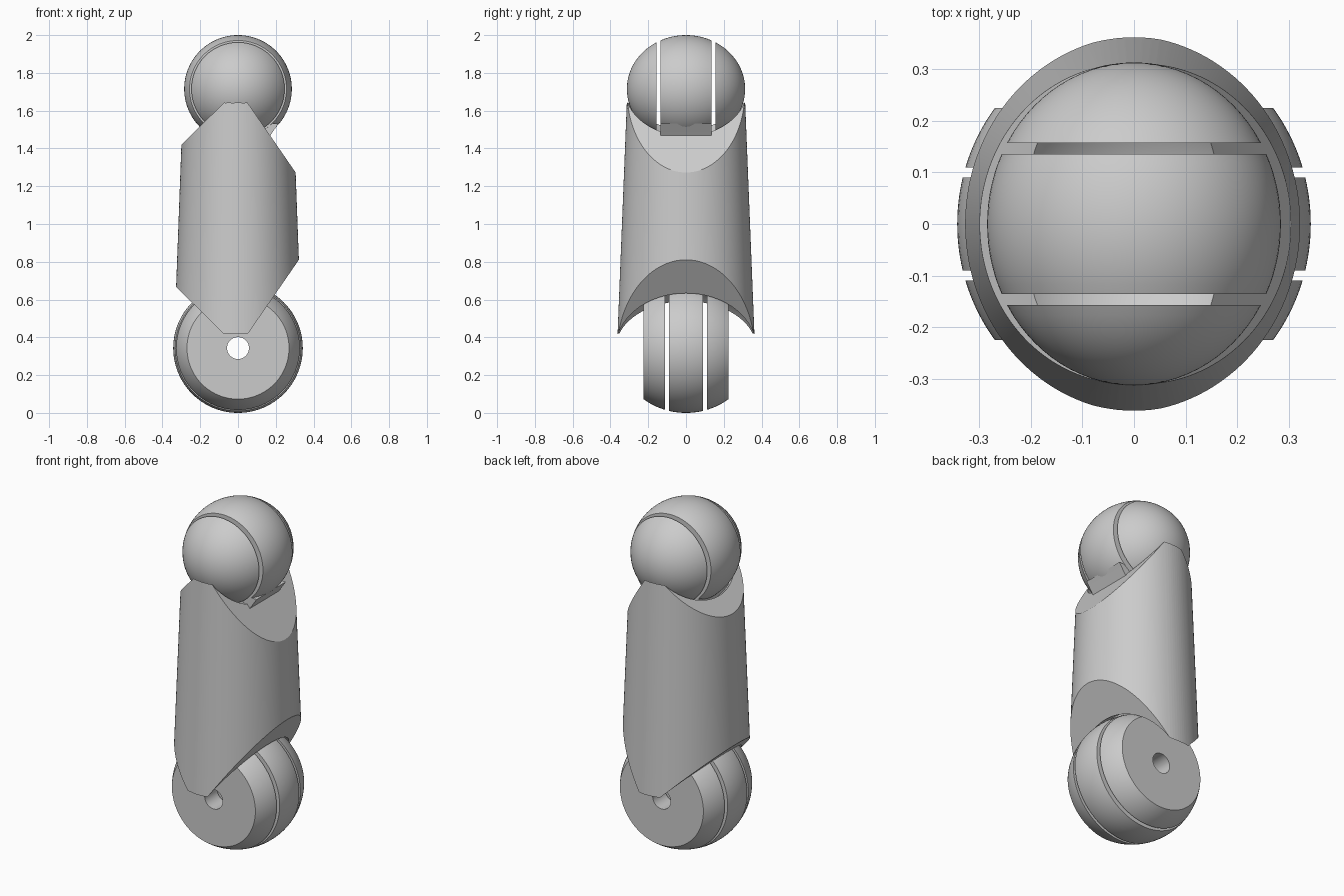
import bpy, bmesh, math
from mathutils import Vector, Matrix

if "Cube" in bpy.data.objects:
    bpy.data.objects.remove(bpy.data.objects["Cube"])

grey = bpy.data.materials.new("light_grey")
grey.use_nodes = True
grey.diffuse_color = (0.6, 0.6, 0.6, 1)
grey.node_tree.nodes["Principled BSDF"].inputs["Base Color"].default_value = (0.6, 0.6, 0.6, 1)

BALL_Z, BALL_R, BALL_Y = 1.715, 0.285, 0.313
WHEEL_Z, WHEEL_R, WHEEL_Y = 0.343, 0.343, 0.365


def finish(bm, name):
    """Turn a bmesh into a smooth-shaded object with sharp edges kept."""
    bmesh.ops.recalc_face_normals(bm, faces=bm.faces)
    mesh = bpy.data.meshes.new(name)
    bm.to_mesh(mesh)
    bm.free()
    mesh.materials.append(grey)
    obj = bpy.data.objects.new(name, mesh)
    bpy.context.collection.objects.link(obj)
    smooth(obj)
    return obj


def smooth(obj):
    bpy.ops.object.select_all(action='DESELECT')
    bpy.context.view_layer.objects.active = obj
    obj.select_set(True)
    bpy.ops.object.shade_smooth_by_angle(angle=math.radians(25))


def slab(name, z, radius, depth, y0, y1, hole=0, steps=14):
    """Slice of an ellipsoid between y0 and y1, revolved about the y axis."""
    a0, a1 = (math.asin(max(-1, min(1, y / depth))) for y in (y0, y1))
    angles = [a0 + (a1 - a0) * i / steps for i in range(steps + 1)]
    points = [(radius * math.cos(a), depth * math.sin(a)) for a in angles]
    points = [(hole, y0)] + points + [(hole, y1)]
    bm = bmesh.new()
    verts = [bm.verts.new((r, y, z)) for r, y in points]
    edges = [bm.edges.new(pair) for pair in zip(verts, verts[1:])]
    if hole:
        edges.append(bm.edges.new((verts[-1], verts[0])))
    bmesh.ops.spin(bm, geom=verts + edges, cent=(0, 0, z), axis=(0, 1, 0),
                   angle=2 * math.pi, steps=96, use_duplicate=False)
    bmesh.ops.remove_doubles(bm, verts=bm.verts, dist=1e-5)
    bmesh.ops.dissolve_degenerate(bm, edges=bm.edges, dist=1e-5)
    return finish(bm, name)


def prism(name, outline, half_y):
    """Extrude an x-z outline along y."""
    bm = bmesh.new()
    face = bm.faces.new([bm.verts.new((x, -half_y, z)) for x, z in outline])
    ext = bmesh.ops.extrude_face_region(bm, geom=[face])["geom"]
    bmesh.ops.translate(bm, vec=(0, 2 * half_y, 0),
                        verts=[g for g in ext if isinstance(g, bmesh.types.BMVert)])
    return finish(bm, name)


# Upper ball: a middle slab and two caps split by thin slits
slab("ball_middle", BALL_Z, BALL_R, BALL_Y, -0.136, 0.136)
slab("ball_front_cap", BALL_Z, BALL_R, BALL_Y, -BALL_Y, -0.157)
slab("ball_back_cap", BALL_Z, BALL_R, BALL_Y, 0.157, BALL_Y)

# Lower wheel: three slabs with an axle hole
slab("wheel_middle", WHEEL_Z, WHEEL_R, WHEEL_Y, -0.09, 0.09, 0.058)
slab("wheel_front", WHEEL_Z, WHEEL_R, WHEEL_Y, -0.225, -0.11, 0.058)
slab("wheel_back", WHEEL_Z, WHEEL_R, WHEEL_Y, 0.11, 0.225, 0.058)

# Necks joining the middle slabs to the arm
prism("ball_neck", [(-0.18, 1.53), (0.215, 1.533), (0.17, 1.467), (0.1, 1.36), (-0.18, 1.36)], 0.135)
prism("wheel_neck", [(-0.15, 0.76), (0.15, 0.76), (0.15, 0.6), (-0.15, 0.6)], 0.089)

# Arm shell: tapered oval column with angled cuts through both joint centres
bm = bmesh.new()
bmesh.ops.create_cone(bm, cap_ends=True, segments=128, radius1=0.371, radius2=0.307,
                      depth=1.6, matrix=Matrix.Translation((0, 0, 1.0)))
bmesh.ops.scale(bm, vec=(0.93, 1, 1), verts=bm.verts)
for z, edge in ((BALL_Z, (-0.3, 1.42)), (BALL_Z, (0.3, 1.28)),
                (WHEEL_Z, (-0.33, 0.67)), (WHEEL_Z, (0.322, 0.81))):
    along = Vector((edge[0], 0, edge[1] - z))
    normal = along.cross(Vector((0, 1, 0)))
    if (normal.z > 0) != (z == BALL_Z):
        normal.negate()
    cut = bmesh.ops.bisect_plane(bm, geom=bm.verts[:] + bm.edges[:] + bm.faces[:],
                                 plane_co=(0, 0, z), plane_no=normal, clear_outer=True)
    rim = [g for g in cut["geom_cut"] if isinstance(g, bmesh.types.BMEdge)]
    bmesh.ops.holes_fill(bm, edges=rim, sides=0)
shell = finish(bm, "arm_shell")

# Hollow sockets for the ball and the wheel
for z, radius, depth in ((BALL_Z, 0.301, 0.323), (WHEEL_Z, 0.353, 0.371)):
    cutter = slab("socket_cutter", z, radius, depth, -depth, depth, 0, 48)
    cutter.hide_render = True
    mod = shell.modifiers.new("socket", 'BOOLEAN')
    mod.operation = 'DIFFERENCE'
    mod.solver = 'EXACT'
    mod.object = cutter
    bpy.context.view_layer.objects.active = shell
    bpy.ops.object.modifier_apply(modifier=mod.name)
    bpy.data.objects.remove(cutter)
smooth(shell)
